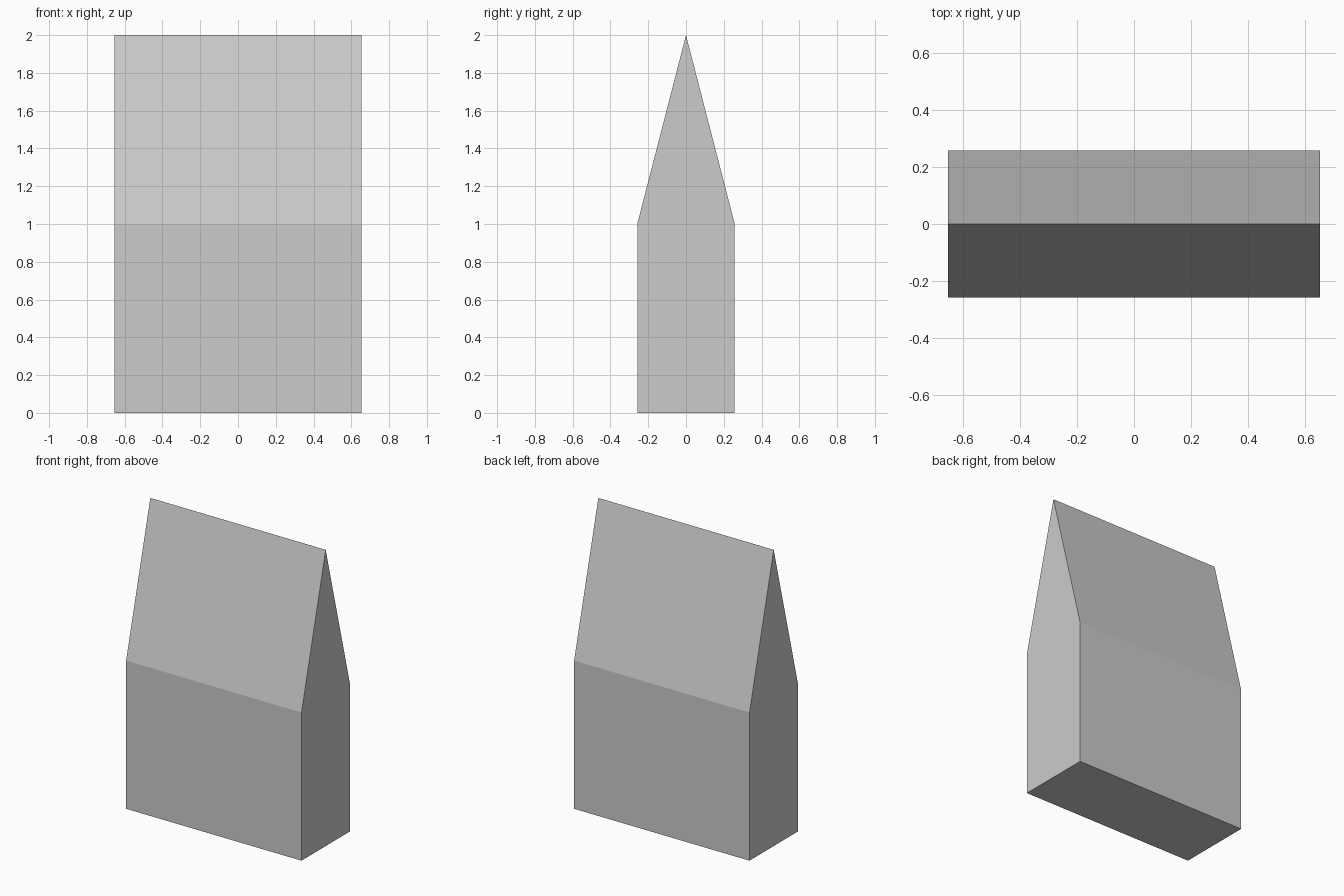
import bpy
import bmesh
from mathutils import Vector

if "Cube" in bpy.data.objects:
    bpy.data.objects.remove(bpy.data.objects["Cube"])

HALF_WIDTH = 0.655
HALF_DEPTH = 0.258
SHOULDER = 1.0
RIDGE = 2.0

# Gable-shaped end profile (y, z)
profile = [(-HALF_DEPTH, 0), (HALF_DEPTH, 0), (HALF_DEPTH, SHOULDER),
           (0, RIDGE), (-HALF_DEPTH, SHOULDER)]

# Extrude the profile along x into a closed solid
bm = bmesh.new()
end = bm.faces.new([bm.verts.new((-HALF_WIDTH, y, z)) for y, z in profile])
result = bmesh.ops.extrude_face_region(bm, geom=[end], use_keep_orig=True)
moved = [g for g in result["geom"] if isinstance(g, bmesh.types.BMVert)]
bmesh.ops.translate(bm, verts=moved, vec=Vector((2 * HALF_WIDTH, 0, 0)))
bmesh.ops.recalc_face_normals(bm, faces=bm.faces)

mesh = bpy.data.meshes.new("gabled_block")
bm.to_mesh(mesh)
bm.free()
block = bpy.data.objects.new("gabled_block", mesh)
bpy.context.collection.objects.link(block)
